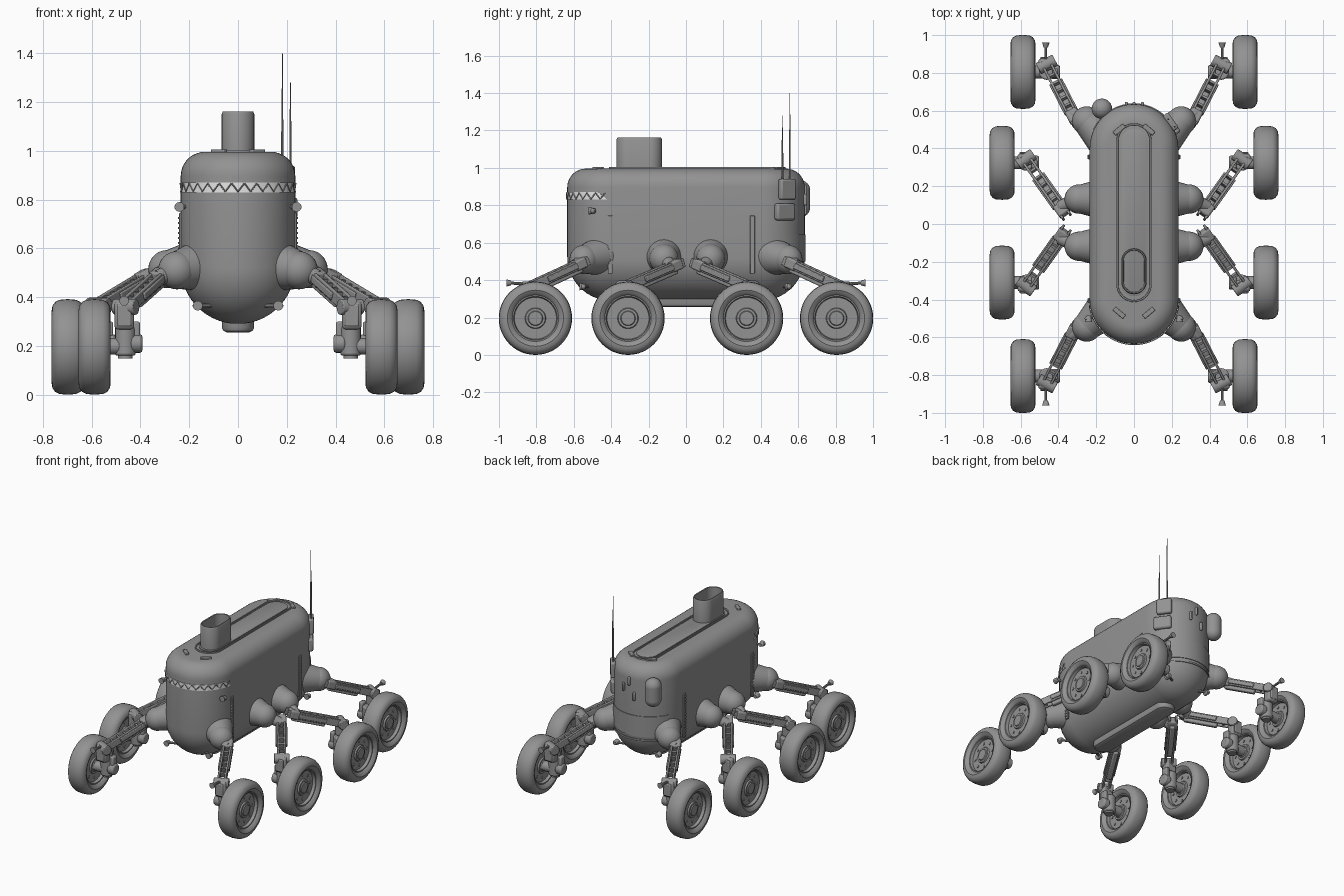
import bpy, bmesh, math
from mathutils import Vector, Matrix

cube = bpy.data.objects.get("Cube")
if cube:
    bpy.data.objects.remove(cube, do_unlink=True)


def material(name, value):
    m = bpy.data.materials.new(name)
    m.use_nodes = True
    color = (value, value, value, 1)
    m.diffuse_color = color
    m.node_tree.nodes["Principled BSDF"].inputs["Base Color"].default_value = color
    return m


GREY = material("hull_grey", 0.29)
WHITE = material("band_white", 0.8)


def finish(name, bm, mat=GREY, bevel=0.0, smooth=True):
    bmesh.ops.recalc_face_normals(bm, faces=bm.faces)
    me = bpy.data.meshes.new(name)
    bm.to_mesh(me)
    bm.free()
    me.materials.append(mat)
    ob = bpy.data.objects.new(name, me)
    bpy.context.collection.objects.link(ob)
    if bevel:
        mod = ob.modifiers.new("bevel", "BEVEL")
        mod.width, mod.segments = bevel, 2
    if smooth:
        bpy.ops.object.select_all(action="DESELECT")
        ob.select_set(True)
        bpy.context.view_layer.objects.active = ob
        bpy.ops.object.shade_smooth_by_angle(angle=math.radians(35))
    return ob


def aim(p, q):
    return (Vector(q) - Vector(p)).to_track_quat("Z", "Y").to_matrix().to_4x4()


def box(name, center, size, rot=Matrix(), bevel=0.008):
    bm = bmesh.new()
    m = Matrix.Translation(center) @ rot @ Matrix.Diagonal((*size, 1))
    bmesh.ops.create_cube(bm, size=1, matrix=m)
    return finish(name, bm, bevel=bevel)


def rod(name, p, q, r1, r2=None, sides=24, bevel=0.0):
    p, q = Vector(p), Vector(q)
    bm = bmesh.new()
    bmesh.ops.create_cone(bm, cap_ends=True, segments=sides, radius1=r1,
                          radius2=r1 if r2 is None else r2, depth=(q - p).length,
                          matrix=Matrix.Translation((p + q) / 2) @ aim(p, q))
    return finish(name, bm, bevel=bevel)


def ball(name, center, r, scale=(1, 1, 1)):
    bm = bmesh.new()
    m = Matrix.Translation(center) @ Matrix.Diagonal((*scale, 1))
    bmesh.ops.create_uvsphere(bm, u_segments=28, v_segments=16, radius=r, matrix=m)
    return finish(name, bm)


def skin(bm, rings, closed=False):
    n = len(rings[0])
    pairs = list(zip(rings, rings[1:])) + ([(rings[-1], rings[0])] if closed else [])
    for a, b in pairs:
        for i in range(n):
            j = (i + 1) % n
            bm.faces.new((a[i], a[j], b[j], b[i]))
    if not closed:
        bm.faces.new(rings[0])
        bm.faces.new(rings[-1])


# Stack stadium-shaped rings of (radius, height) along y
def stadium(name, profile, half, cy=0, closed=False):
    bm = bmesh.new()
    rings = []
    for r, z in profile:
        ring = []
        for i in range(50):
            a = math.pi * (i % 25) / 24 + (math.pi if i >= 25 else 0)
            end = half if i < 25 else -half
            ring.append(bm.verts.new((r * math.cos(a), cy + end + r * math.sin(a), z)))
        rings.append(ring)
    skin(bm, rings, closed)
    return finish(name, bm)


# Point on the rounded end of the hull; side is -1 at the front, 1 at the rear
def on_end(deg, z, r, side):
    a = math.radians(deg)
    return Vector((r * math.cos(a), side * (0.4 + r * math.sin(a)), z))


# Thin plate wrapped around one end, with slanted ends
def wrap(name, z0, z1, a0, a1, side, mat=GREY):
    bm = bmesh.new()
    rings = []
    for i in range(41):
        t = i / 40
        low = a0 + (180 - 2 * a0) * t
        top = a1 + (180 - 2 * a1) * t
        rings.append([bm.verts.new(on_end(d, z, r, side)) for d, z, r in
                      ((low, z0, .234), (low, z0, .239), (top, z1, .239), (top, z1, .234))])
    skin(bm, rings)
    return finish(name, bm, mat)


# Hull, keel and roof
R = 0.235
arc = [math.radians(a) for a in range(6, 91, 7)]
profile = [(R * math.sin(a), 0.525 - R * math.cos(a)) for a in arc]
profile += [(R - 0.1 + 0.1 * math.cos(a), 0.896 + 0.1 * math.sin(a))
            for a in [math.radians(d) for d in range(0, 91, 10)]]
stadium("hull", profile, 0.4)
stadium("keel", [(.045, .255), (.06, .262), (.066, .275), (.066, .33)], 0.31)
stadium("roof_rim", [(.094, .99), (.092, 1.004), (.084, 1.004), (.082, .99)], 0.38, 0.06, True)
stadium("roof_panel", [(.072, .99), (.072, 1.002), (.068, 1.004)], 0.37, 0.06)
stadium("stack", [(.067, .99), (.067, 1.15), (.062, 1.162), (.056, 1.16),
                  (.054, 1.0), (.03, .995)], 0.055, -0.25)
for sx in (-1, 1):
    for y, turn in ((0.5, -1), (-0.47, 1)):
        box("roof_bracket", (sx * .078, y, .998), (.07, .025, .016),
            Matrix.Rotation(sx * turn * .7, 4, "Z"), .004)

# Patterned front band and rear plates
wrap("front_band", .83, .87, 5, 17, -1, WHITE)
N = 26
zigzag = [on_end(8 + 164 * i / N, .833 if i % 2 else .867, .239, -1) for i in range(N + 1)]
for p, q in zip(zigzag, zigzag[1:]):
    rod("band_zigzag", p, q, .003, sides=6)
wrap("rear_plate", .5, .645, 25, 25, 1)
wrap("rear_lower_strip", .47, .482, 10, 10, 1)

# Antennas with their mounting boxes, rear tank and handles
turn = Matrix.Rotation(math.radians(36), 4, "Z")
box("antenna_box", on_end(36, .885, .24, 1), (.035, .1, .11), turn, .01)
box("equipment_box", on_end(33, .765, .235, 1), (.04, .12, .09), turn, .012)
for x, y, top in ((.182, .555, 1.4), (.215, .515, 1.28)):
    rod("antenna_base", (x, y, .9), (x, y, 1.08), .005, sides=10)
    rod("antenna_whip", (x, y, 1.07), (x, y, top), .004, .0015, 8)
tank = (-.17, .61)
rod("rear_tank", (*tank, .79), (*tank, .88), .054)
for z in (.79, .88):
    ball("rear_tank_end", (*tank, z), .054)
for x, z in ((0, .88), (.045, .83), (-.04, .78)):
    box("rear_handle", (x, .637, z), (.016, .02, .06), bevel=.006)

# Side vents and small lamps
for sx in (-1, 1):
    for y in (-.405, .355):
        box("vent_frame", (sx * .235, y, .59), (.012, .026, .31), bevel=.003)
        for i in range(14):
            box("vent_slat", (sx * .241, y, .455 + i * .0208), (.01, .02, .008), bevel=0)
    for x, y, z in ((.235, -.5, .77), (.16, -.55, .365), (.16, .55, .365)):
        rod("lamp_stem", (sx * (x - .05), y * .95, z), (sx * (x + .005), y, z), .008, sides=10)
        rod("lamp_head", (sx * (x + .005), y + .015, z), (sx * (x + .005), y - .02, z),
            .012, .02, 14)
        ball("lamp_joint", (sx * (x + .012), y, z), .014)


# Wheel turned around its x axle
def wheel(x, y):
    side = [(.042, .002), (.042, .036), (.036, .04), (.036, .052), (.026, .056), (.026, .112),
            (.046, .117), (.046, .124), (.056, .13), (.066, .15), (.063, .168), (.052, .184),
            (.034, .193)]
    prof = side + [(0, .196)] + [(-a, r) for a, r in reversed(side)]
    bm = bmesh.new()
    rings = [[bm.verts.new((x + a, y + r * math.cos(math.tau * i / 48),
                            .196 + r * math.sin(math.tau * i / 48)))
              for i in range(48)] for a, r in prof]
    skin(bm, rings)
    finish("wheel", bm)
    for i in range(8):
        a = math.tau * i / 8
        c = (y + .085 * math.cos(a), .196 + .085 * math.sin(a))
        rod("wheel_bolt", (x - .031, *c), (x + .031, *c), .009, sides=10)


# One leg: ball shoulder, ladder boom, knuckle, ankle and wheel
def leg(sx, sy, dy, root, shoulder, start, knee, hub):
    def P(p, off=(0, 0, 0)):
        return Vector((sx * (p[0] + off[0]), sy * (p[1] + off[1]) + dy, p[2] + off[2]))

    rod("shoulder_cone", P(root), P(shoulder), .108, .076, 32)
    ball("shoulder_ball", P(shoulder), .078)
    a, b = P(start), P(knee)
    d = (b - a).normalized()
    side = d.cross(Vector((0, 0, 1))).normalized()
    up = side.cross(d)
    rot = Matrix((side, up, d)).transposed().to_4x4()
    length = (b - a).length
    rod("shoulder_axle", P(shoulder), a + d * .07, .04, .032, 16)
    for s in (-1, 1):
        box("boom_rail", (a + b) / 2 + side * s * .022, (.014, .05, length), rot, .004)
        box("boom_cover", a + d * length * .45 + side * s * .032, (.012, .03, length * .5),
            rot, .004)
    for i in range(8):
        box("boom_rung", a + d * length * (i + .5) / 8, (.04, .034, .012), rot, 0)
    box("boom_actuator", a + d * length * .42 - up * .032, (.034, .03, length * .6), rot, .008)
    box("boom_root", a + d * .05, (.066, .058, .07), rot, .01)
    rod("knee_pivot", b - side * .05, b + side * .05, .033, sides=20, bevel=.005)
    # Knuckle and steering column
    out = -1 if start[1] < -.3 else 0
    box("knuckle", P(knee, (.005, 0, -.035)), (.08, .06, .115), bevel=.014)
    box("knuckle_plate", P(knee, (.005, -.033, -.035)), (.06, .012, .09), bevel=.006)
    ankle = (knee[0], hub[1], .2)
    rod("steering_column", P(ankle, (0, 0, -.04)), P(ankle, (0, 0, .08)), .042, sides=20,
        bevel=.008)
    rod("ankle_foot", P(ankle, (0, 0, -.052)), P(ankle, (0, 0, -.03)), .03, sides=16)
    rod("wheel_motor", P(ankle, (-.07, 0, .01)), P(ankle, (-.02, 0, .01)), .038, sides=20,
        bevel=.01)
    box("ankle_link", P(ankle, (-.045, .005, .055)), (.03, .05, .09), bevel=.008)
    rod("wheel_axle", P(ankle), P(hub), .034, sides=20)
    if out:
        rod("leg_lamp_stem", P(knee, (.005, -.03, .02)), P(knee, (.005, -.1, .025)), .008,
            sides=10)
        rod("leg_lamp", P(knee, (.005, -.09, .025)), P(knee, (.005, -.115, .025)), .012, .02, 14)
    wheel(P(hub)[0], P(hub)[1])


for sx in (-1, 1):
    for sy in (-1, 1):
        s = -sy
        leg(sx, s, 0, (.15, -.45, .53), (.25, -.545, .51), (.30, -.53, .505),
            (.462, -.845, .36), (.588, -.805, .196))
        leg(sx, s, .007, (.17, -.125, .53), (.29, -.125, .515), (.355, -.03, .495),
            (.572, -.335, .365), (.698, -.317, .196))
